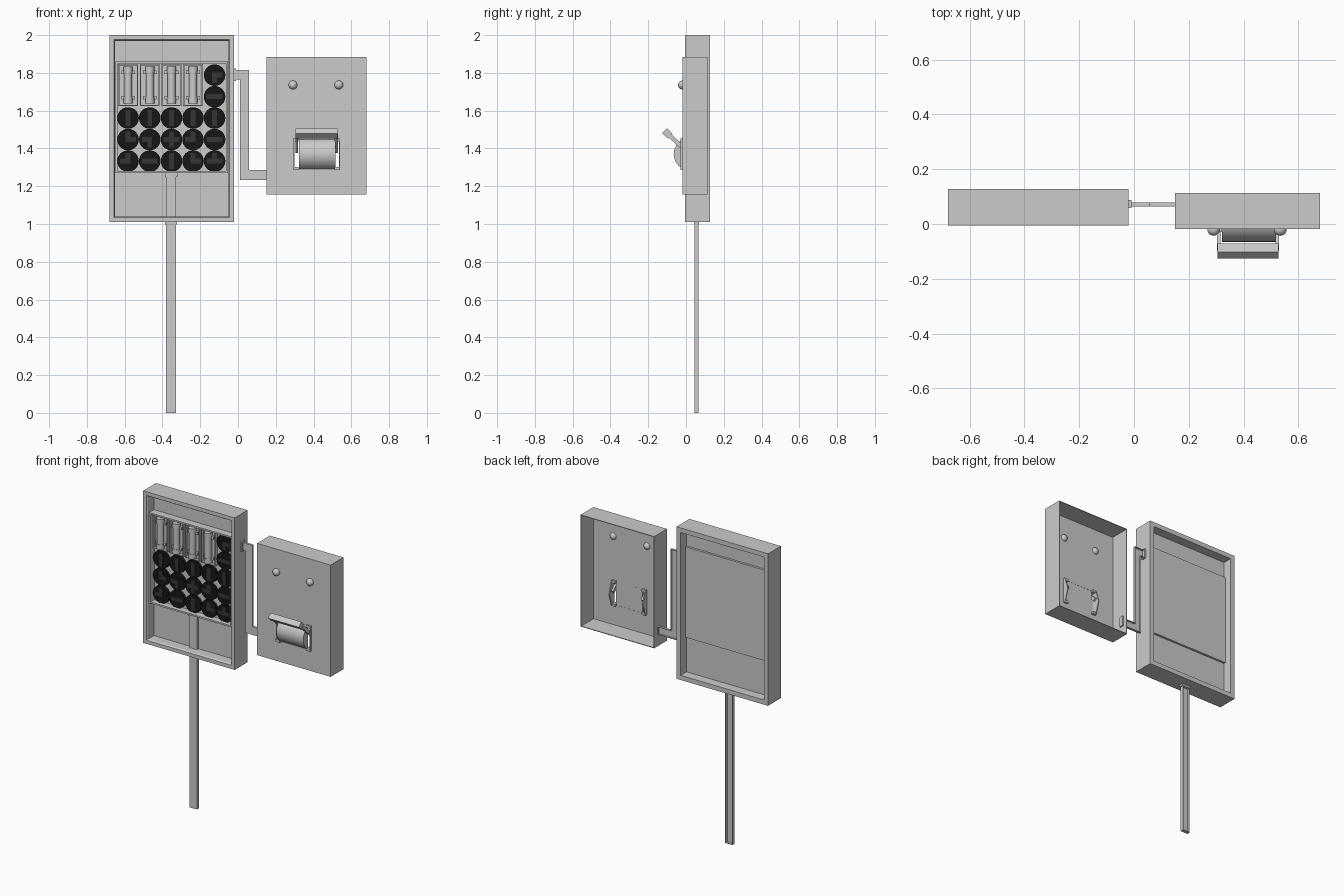
import bpy, bmesh, math
from mathutils import Matrix, Vector

if "Cube" in bpy.data.objects:
    bpy.data.objects.remove(bpy.data.objects["Cube"])


def material(name, v):
    m = bpy.data.materials.new(name)
    m.diffuse_color = (v, v, v, 1)
    m.use_nodes = True
    m.node_tree.nodes["Principled BSDF"].inputs["Base Color"].default_value = m.diffuse_color
    return m


BLACK = material("black", 0.008)
DARK = material("dark_grey", 0.035)


def finish(name, bm, mat=None, smooth=False):
    bmesh.ops.recalc_face_normals(bm, faces=bm.faces)
    me = bpy.data.meshes.new(name)
    bm.to_mesh(me)
    bm.free()
    ob = bpy.data.objects.new(name, me)
    bpy.context.collection.objects.link(ob)
    if mat:
        me.materials.append(mat)
    if smooth:
        bpy.context.view_layer.objects.active = ob
        ob.select_set(True)
        bpy.ops.object.shade_smooth_by_angle(angle=math.radians(35))
        ob.select_set(False)
    return ob


def box(name, x0, x1, y0, y1, z0, z1, mat=None):
    bm = bmesh.new()
    bmesh.ops.create_cube(bm, size=1)
    for v in bm.verts:
        v.co = ((x0 + x1) / 2 + v.co.x * (x1 - x0), (y0 + y1) / 2 + v.co.y * (y1 - y0),
                (z0 + z1) / 2 + v.co.z * (z1 - z0))
    return finish(name, bm, mat)


def rings(name, x0, x1, z0, z1, steps, ring=False):
    """Rectangle stepped through (inset, y) pairs; capped at both ends or closed as a ring."""
    bm = bmesh.new()
    loops = [[bm.verts.new(p) for p in ((x0 + i, y, z0 + i), (x1 - i, y, z0 + i),
                                        (x1 - i, y, z1 - i), (x0 + i, y, z1 - i))] for i, y in steps]
    pairs = list(zip(loops, loops[1:]))
    if ring:
        pairs.append((loops[-1], loops[0]))
    else:
        bm.faces.new(loops[0])
        bm.faces.new(loops[-1])
    for a, b in pairs:
        for k in range(4):
            bm.faces.new((a[k], a[(k + 1) % 4], b[(k + 1) % 4], b[k]))
    return finish(name, bm)


def cylinder(name, centre, r, length, axis, mat=None, seg=32):
    bm = bmesh.new()
    rot = Vector((0, 0, 1)).rotation_difference(Vector(axis)).to_matrix().to_4x4()
    bmesh.ops.create_cone(bm, cap_ends=True, segments=seg, radius1=r, radius2=r, depth=length,
                          matrix=Matrix.Translation(centre) @ rot)
    return finish(name, bm, mat, True)


def prism(name, pts, x0, x1, smooth=False):
    """Profile of (y, z) points extruded along x."""
    bm = bmesh.new()
    a = [bm.verts.new((x0, y, z)) for y, z in pts]
    b = [bm.verts.new((x1, y, z)) for y, z in pts]
    bm.faces.new(a)
    bm.faces.new(b)
    n = len(pts)
    for k in range(n):
        bm.faces.new((a[k], a[(k + 1) % n], b[(k + 1) % n], b[k]))
    return finish(name, bm, None, smooth)


# Main panel: thick open frame with a backing plate
rings("panel_frame", -0.68, -0.02, 1.01, 2.0,
      [(0, 0.127), (0, -0.005), (0.024, -0.005), (0.03, 0.004), (0.03, 0.127)], ring=True)
box("panel_plate", -0.652, -0.048, 0.062, 0.066, 1.038, 1.972)

# Component tray
rings("tray", -0.649, -0.053, 1.27, 1.86, [(0, 0.08), (0, 0.013), (0.01, 0.013), (0.01, 0.056)])

# Post: channel open at the back, with collars
rings("post", -0.381, -0.328, 0, 1.27,
      [(0.004, 0.049), (0.004, 0.066), (0, 0.066), (0, 0.045)])
box("post_clip", -0.387, -0.321, 0.04, 0.064, 1.25, 1.27)
box("post_collar", -0.387, -0.322, 0.042, 0.068, 0.998, 1.012)

# Fuses in the upper tray
cols = [-0.582, -0.467, -0.352, -0.238, -0.124]
for i, x in enumerate(cols[:4]):
    n = f"_{i + 1}"
    rings("fuse_holder" + n, x - 0.052, x + 0.052, 1.625, 1.846,
          [(0, 0.058), (0, 0.032), (0.006, 0.032), (0.006, 0.052)])
    cylinder("fuse_body" + n, (x, 0.034, 1.736), 0.021, 0.15, (0, 0, 1), seg=20)
    for j, s in enumerate((-1, 1)):
        cylinder(f"fuse_cap{n}_{j}", (x, 0.034, 1.736 + s * 0.083), 0.024, 0.032, (0, 0, 1), seg=20)
        z = 1.736 + s * 0.068
        box(f"fuse_clip{n}_{j}", x - 0.036, x + 0.036, 0.034, 0.054, z - 0.009, z + 0.009)

# Black dials with raised dark path marks
dials = [(cols[4], 1.788, "RD"), (cols[4], 1.674, "LR")]
rows = [(1.561, ["UD", "UD", "UD", "UD", "UD"]),
        (1.447, ["UR", "LD", "UDLR", "UL", "LR"]),
        (1.333, ["UL", "LR", "UD", "UR", "LRU"])]
for z, marks in rows:
    dials += [(x, z, m) for x, m in zip(cols, marks)]
for i, (x, z, marks) in enumerate(dials):
    cylinder(f"dial_{i}", (x, 0.048, z), 0.057, 0.018, (0, 1, 0), BLACK)
    w, l = 0.013, 0.042
    for d in marks:
        x0, x1 = (x - l if d == "L" else x - w), (x + l if d == "R" else x + w)
        z0, z1 = (z - l if d == "D" else z - w), (z + l if d == "U" else z + w)
        box(f"dial_mark_{i}_{d}", x0, x1, 0.036, 0.041, z0, z1, DARK)

# Connecting arm: stepped channel open at the back
bm = bmesh.new()
outline = [(-0.02, 1.815), (0.058, 1.815), (0.058, 1.285), (0.15, 1.285),
           (0.15, 1.233), (0.01, 1.233), (0.01, 1.765), (-0.02, 1.765)]
fr = [bm.verts.new((x, 0.064, z)) for x, z in outline]
bk = [bm.verts.new((x, 0.079, z)) for x, z in outline]
bm.faces.new(fr)
for k in range(8):
    bm.faces.new((fr[k], fr[(k + 1) % 8], bk[(k + 1) % 8], bk[k]))
arm = finish("connecting_arm", bm)
mod = arm.modifiers.new("thickness", 'SOLIDIFY')
mod.thickness = 0.004
box("arm_flange_outer", -0.022, -0.01, 0.058, 0.087, 1.758, 1.822)
box("arm_flange_inner", 0.152, 0.162, 0.058, 0.087, 1.226, 1.292)

# Switch box: thin shell open at the back, with an opening for the switch
shell = rings("switch_box", 0.15, 0.68, 1.157, 1.885,
              [(0.004, -0.014), (0.004, 0.113), (0, 0.113), (0, -0.018)])
cut = box("opening_cutter", 0.29, 0.536, -0.05, 0.02, 1.292, 1.448)
cut.hide_render = True
mod = shell.modifiers.new("opening", 'BOOLEAN')
mod.object = cut
mod.solver = 'EXACT'
bpy.context.view_layer.objects.active = shell
bpy.ops.object.modifier_apply(modifier=mod.name)
bpy.data.objects.remove(cut)

# Switch drum, side cheeks and lever
cy, cz = 0.02, 1.37


def polar(r, deg):
    return (cy - r * math.cos(math.radians(deg)), cz + r * math.sin(math.radians(deg)))


arc = [polar(0.085, a) for a in range(-66, 67, 6)]
prism("switch_drum", arc, 0.322, 0.516, True)
u = Vector((-0.735, 0.678))
v = Vector((0.678, 0.735))
c = Vector((cy, cz))


def bar(r0, r1, half):
    return [tuple(c + u * r + v * h) for r, h in ((r0, -half), (r0, half), (r1, half), (r1, -half))]


for side, s in (("left", -1), ("right", 1)):
    m = 0.4165
    xs = sorted((m + s * 0.1, m + s * 0.113))
    prism("lever_arm_" + side, bar(0.02, 0.15, 0.011), *xs)
    xs = sorted((m + s * 0.117, m + s * 0.124))
    prism("switch_cheek_" + side, [(-0.028, 1.45), (-0.028, 1.29), (0.0, 1.29), (0.025, 1.37), (0.0, 1.45)], *xs)
    for k, z in enumerate((1.445, 1.295)):
        xs = sorted((m + s * 0.095, m + s * 0.124))
        box(f"cheek_tab_{side}_{k}", xs[0], xs[1], -0.03, 0.0, z - 0.008, z + 0.008)
prism("lever_handle", bar(0.141, 0.182, 0.018), 0.305, 0.527)

# Domed screws
for side, x in (("left", 0.291), ("right", 0.534)):
    bm = bmesh.new()
    bmesh.ops.create_uvsphere(bm, u_segments=20, v_segments=12, radius=0.023,
                              matrix=Matrix.Translation((x, -0.02, 1.736)))
    finish("screw_" + side, bm, None, True)
